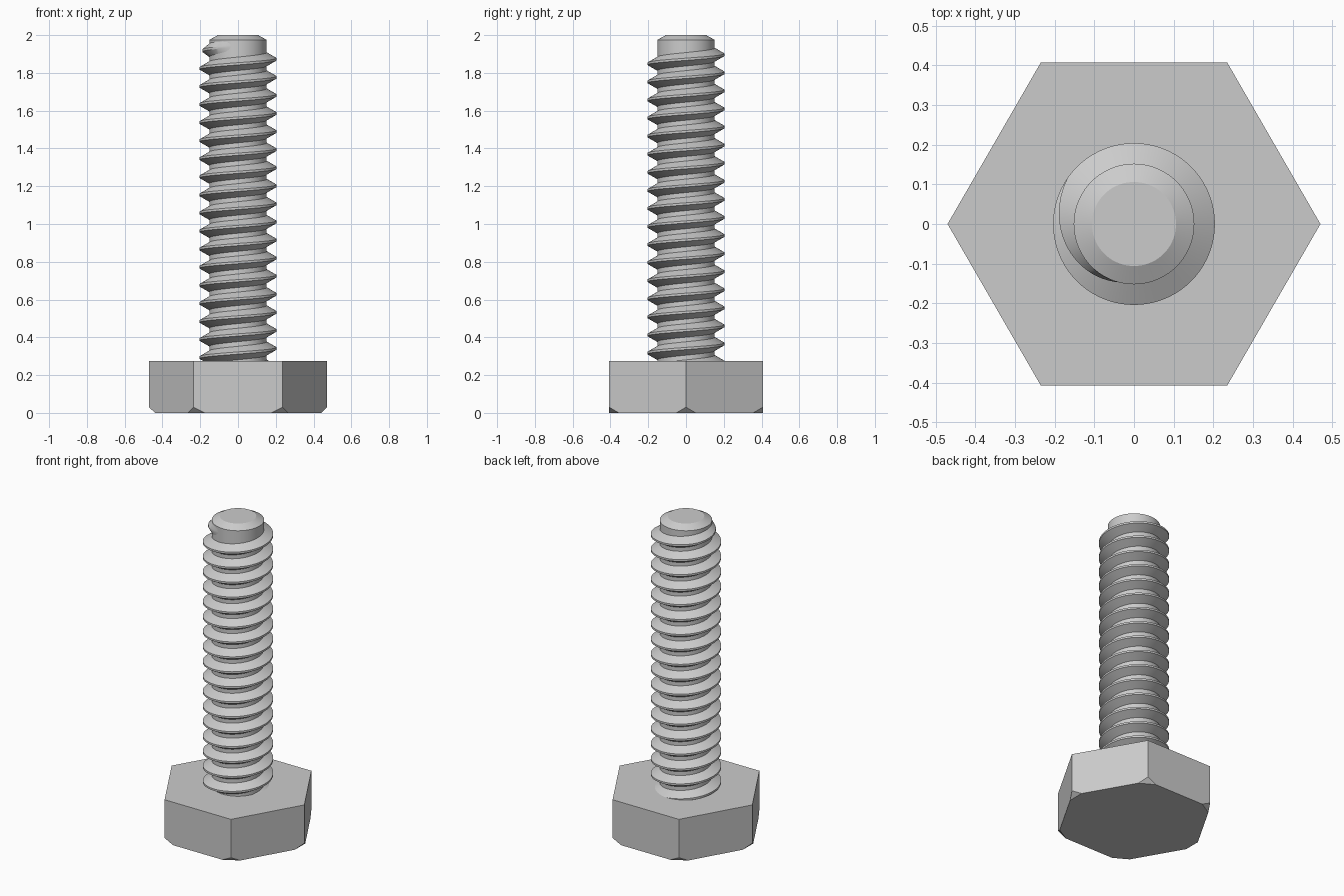
import bpy
import bmesh
from math import cos, sin, pi, radians
from mathutils import Vector

cube = bpy.data.objects.get("Cube")
if cube:
    bpy.data.objects.remove(cube, do_unlink=True)

HEAD_R, HEAD_H, CORNER = 0.47, 0.275, 0.03
ROOT_R, CREST_R, PITCH = 0.152, 0.204, 0.0957
TOP, SEGS = 2.0, 72

steel = bpy.data.materials.new("steel_grey")
steel.use_nodes = True
steel.diffuse_color = (0.6, 0.6, 0.6, 1)
for node in steel.node_tree.nodes:
    if node.type == 'BSDF_PRINCIPLED':
        node.inputs["Base Color"].default_value = (0.6, 0.6, 0.6, 1)


def finish(bm, name, smooth=True):
    """Turn a bmesh into a named steel object."""
    bmesh.ops.recalc_face_normals(bm, faces=bm.faces[:])
    mesh = bpy.data.meshes.new(name)
    bm.to_mesh(mesh)
    bm.free()
    mesh.materials.append(steel)
    obj = bpy.data.objects.new(name, mesh)
    bpy.context.collection.objects.link(obj)
    if smooth:
        bpy.ops.object.select_all(action='DESELECT')
        obj.select_set(True)
        bpy.context.view_layer.objects.active = obj
        bpy.ops.object.shade_smooth_by_angle(angle=radians(25))


def ring(bm, radius, z, count):
    return [bm.verts.new((radius * cos(2 * pi * i / count),
                          radius * sin(2 * pi * i / count), z)) for i in range(count)]


def skin(bm, rings, closed=True):
    """Bridge consecutive rings with quads and cap both ends."""
    n = len(rings[0])
    for a, b in zip(rings, rings[1:]):
        for i in range(n):
            j = (i + 1) % n
            bm.faces.new((a[i], a[j], b[j], b[i]))
    bm.faces.new(rings[0][::-1])
    bm.faces.new(rings[-1])


# Hexagonal head with its six bottom corners sliced off
bm = bmesh.new()
skin(bm, [ring(bm, HEAD_R, 0, 6), ring(bm, HEAD_R, HEAD_H, 6)])
for i in range(6):
    out = Vector((cos(i * pi / 3), sin(i * pi / 3), 0))
    bmesh.ops.bisect_plane(bm, geom=bm.verts[:] + bm.edges[:] + bm.faces[:],
                           plane_co=out * (HEAD_R - CORNER),
                           plane_no=out - Vector((0, 0, 1)), clear_outer=True)
    bmesh.ops.holes_fill(bm, edges=[e for e in bm.edges if e.is_boundary], sides=0)
finish(bm, "hex_head", smooth=False)

# Plain shank core with a chamfered tip
bm = bmesh.new()
skin(bm, [ring(bm, r, z, SEGS) for r, z in
          ((ROOT_R, HEAD_H - 0.02), (ROOT_R, TOP - 0.025), (0.106, TOP))])
finish(bm, "shank_core")

# Right-handed thread ridge that fades into the core near the tip
bm = bmesh.new()
end = radians(255)
fade = radians(110)
steps = int(17.9 * SEGS)
sections = []
for s in range(steps + 1):
    angle = end - (steps - s) * 2 * pi / SEGS
    z = 1.92 + PITCH * (angle - pi) / (2 * pi)
    depth = min(1, (end - angle) / fade)
    crest = ROOT_R + (CREST_R - ROOT_R) * depth
    inner = ROOT_R - 0.003
    profile = ((inner, -PITCH * 0.39), (crest, -PITCH / 16),
               (crest, PITCH / 16), (inner, PITCH * 0.39))
    sections.append([bm.verts.new((r * cos(angle), r * sin(angle), z + dz))
                     for r, dz in profile])
skin(bm, sections)
finish(bm, "thread_ridge")
